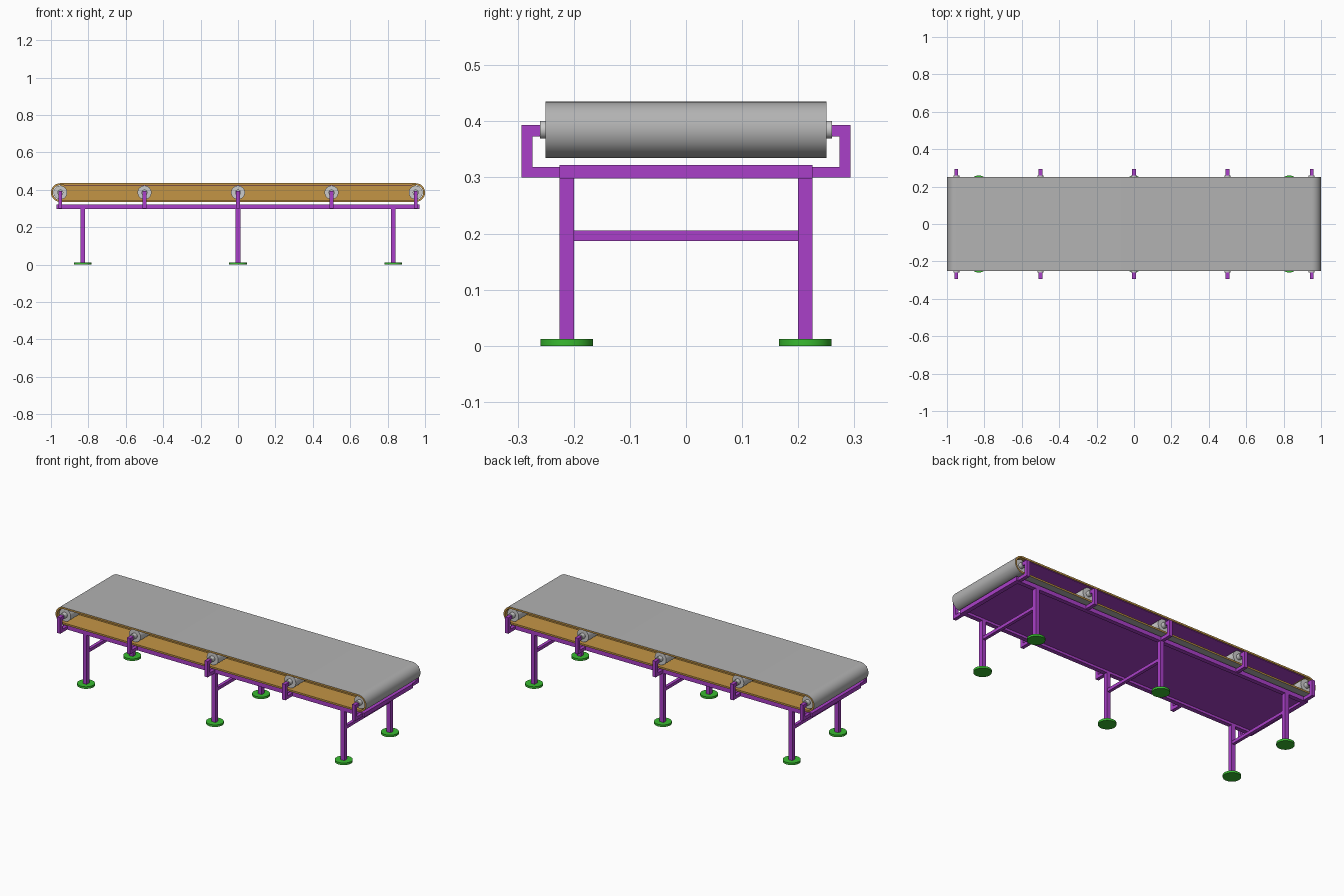
import bpy, bmesh, math
from mathutils import Matrix, Vector

if "Cube" in bpy.data.objects:
    bpy.data.objects.remove(bpy.data.objects["Cube"])


def material(name, rgb):
    m = bpy.data.materials.new(name)
    m.diffuse_color = (*rgb, 1)
    m.use_nodes = True
    m.node_tree.nodes["Principled BSDF"].inputs["Base Color"].default_value = m.diffuse_color
    return m


PURPLE = material("purple_paint", (0.40, 0.05, 0.58))
GREEN = material("green_rubber", (0.04, 0.50, 0.03))
BROWN = material("brown_lining", (0.55, 0.30, 0.06))
GREY = material("grey_belt", (0.45, 0.45, 0.45))


def finish(name, bm, mats=(), smooth=False):
    bmesh.ops.recalc_face_normals(bm, faces=bm.faces)
    me = bpy.data.meshes.new(name)
    bm.to_mesh(me)
    bm.free()
    ob = bpy.data.objects.new(name, me)
    bpy.context.collection.objects.link(ob)
    for m in mats:
        me.materials.append(m)
    if smooth:
        bpy.ops.object.select_all(action='DESELECT')
        ob.select_set(True)
        bpy.context.view_layer.objects.active = ob
        bpy.ops.object.shade_smooth_by_angle(angle=math.radians(35))
    return ob


def add_box(bm, lo, hi):
    lo, hi = Vector(lo), Vector(hi)
    mat = Matrix.Translation((lo + hi) / 2) @ Matrix.Diagonal((*(hi - lo), 1))
    bmesh.ops.create_cube(bm, size=1, matrix=mat)


def box(name, lo, hi, mat):
    bm = bmesh.new()
    add_box(bm, lo, hi)
    return finish(name, bm, [mat])


def add_cyl(bm, r, depth, loc, along_y=False):
    mat = Matrix.Translation(loc)
    if along_y:
        mat = mat @ Matrix.Rotation(math.pi / 2, 4, 'X')
    bmesh.ops.create_cone(bm, cap_ends=True, segments=32, radius1=r, radius2=r,
                          depth=depth, matrix=mat)


ZC, XE, HALF = 0.385, 0.95, 0.25   # roller height, end roller x, half belt width


# Belt: hollow rounded loop, grey outside, brown edges and lining
def stadium(r, n=16):
    pts = []
    for side in (1, -1):
        for i in range(n + 1):
            a = -math.pi / 2 + math.pi * i / n
            pts.append((side * (XE + r * math.cos(a)), ZC + side * r * math.sin(a)))
    return pts


bm = bmesh.new()
rings = [[bm.verts.new((x, y, z)) for x, z in stadium(r)]
         for r, y in ((0.05, -HALF), (0.05, HALF), (0.04, HALF), (0.04, -HALF))]
for k in range(4):
    a, b = rings[k], rings[(k + 1) % 4]
    for i in range(len(a)):
        j = (i + 1) % len(a)
        f = bm.faces.new((a[i], a[j], b[j], b[i]))
        f.material_index = 0 if k == 0 else 1
finish("belt", bm, [GREY, BROWN], True)

# Core and slider bed inside the belt
box("belt_core", (-XE, -0.12, 0.345), (XE, 0.12, 0.425), BROWN)
box("slider_bed", (-0.93, -0.245, 0.422), (0.93, 0.245, 0.425), PURPLE)

# Rollers with axles, each held by a pair of C-shaped brackets
for n, x in enumerate((-XE, -0.5, 0, 0.5, XE), 1):
    bm = bmesh.new()
    add_cyl(bm, 0.037, 0.47, (x, 0, ZC), True)
    add_cyl(bm, 0.016, 0.52, (x, 0, ZC), True)
    finish(f"roller_{n}", bm, (), True)
    for side, s in (("front", -1), ("back", 1)):
        profile = [(0.215, 0.30), (0.293, 0.30), (0.293, 0.393), (0.258, 0.393),
                   (0.258, 0.373), (0.274, 0.373), (0.274, 0.319), (0.215, 0.319)]
        bm = bmesh.new()
        face = bm.faces.new([bm.verts.new((x - 0.01, s * y, z)) for y, z in profile])
        ext = bmesh.ops.extrude_face_region(bm, geom=[face])
        bmesh.ops.translate(bm, vec=(0.02, 0, 0),
                            verts=[v for v in ext["geom"] if isinstance(v, bmesh.types.BMVert)])
        finish(f"{side}_bracket_{n}", bm, [PURPLE])

# Base frame with its pan
bm = bmesh.new()
for s in (-1, 1):
    y, x = s * 0.2125, s * 0.9575
    add_box(bm, (-0.97, y - 0.0125, 0.298), (0.97, y + 0.0125, 0.322))
    add_box(bm, (x - 0.0125, -0.20, 0.298), (x + 0.0125, 0.20, 0.322))
finish("base_frame", bm, [PURPLE])
box("frame_pan", (-0.945, -0.20, 0.312), (0.945, 0.20, 0.320), PURPLE)

# Legs, feet and cross braces
for n, x in enumerate((-0.83, 0, 0.83), 1):
    for side, y in (("front", -0.2125), ("back", 0.2125)):
        box(f"{side}_leg_{n}", (x - 0.0125, y - 0.0125, 0.012),
            (x + 0.0125, y + 0.0125, 0.298), PURPLE)
        bm = bmesh.new()
        add_cyl(bm, 0.047, 0.012, (x, y, 0.006))
        finish(f"{side}_foot_{n}", bm, [GREEN], True)
    box(f"cross_brace_{n}", (x - 0.009, -0.20, 0.187), (x + 0.009, 0.20, 0.205), PURPLE)
